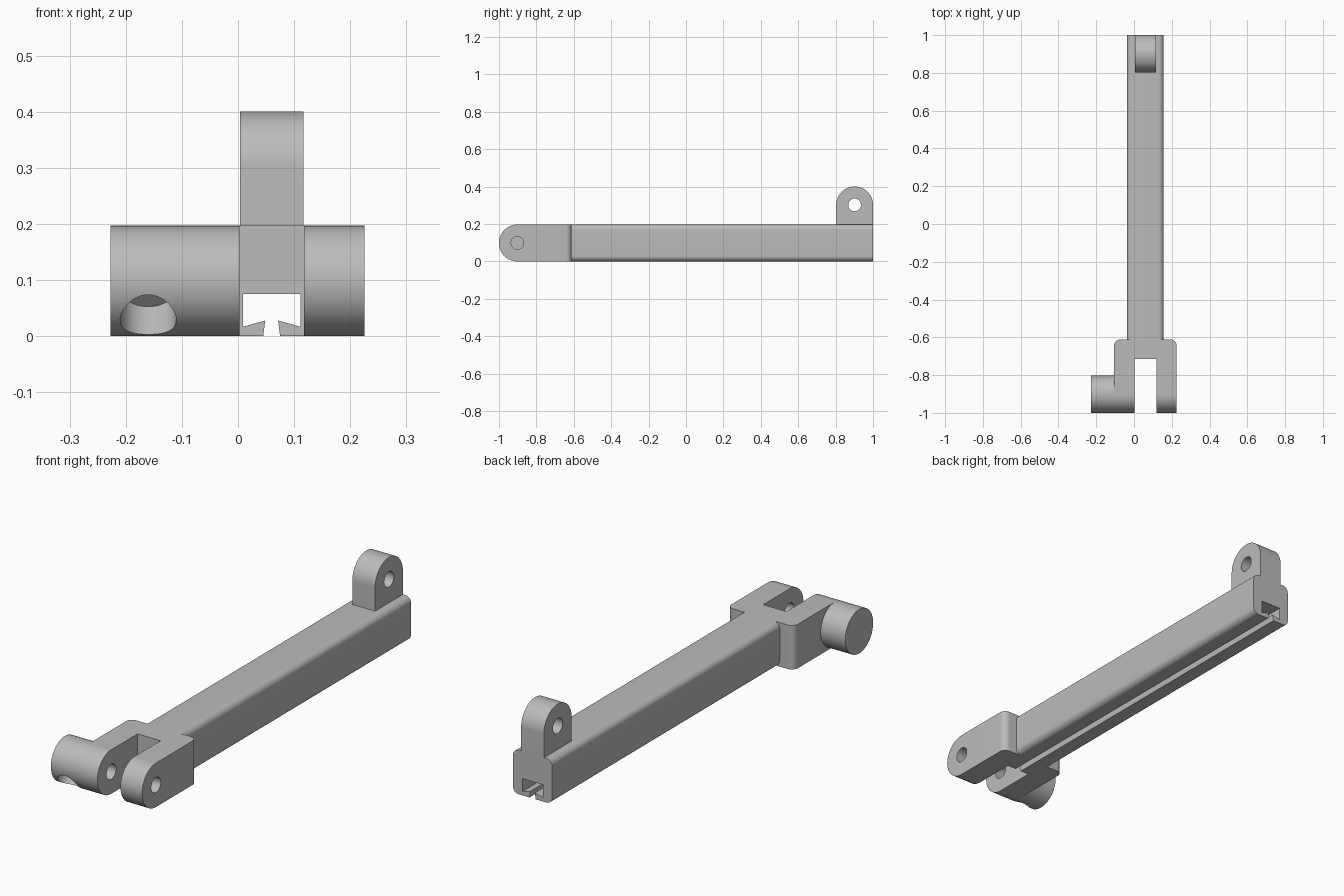
import bpy, bmesh
from math import sin, cos, pi, radians
from mathutils import Matrix, Vector

cube = bpy.data.objects.get("Cube")
if cube:
    bpy.data.objects.remove(cube, do_unlink=True)

grey = bpy.data.materials.new("plain grey")
grey.use_nodes = True
colour = (0.5, 0.5, 0.5, 1)
grey.diffuse_color = colour
for node in grey.node_tree.nodes:
    if node.type == 'BSDF_PRINCIPLED':
        node.inputs["Base Color"].default_value = colour

R = 0.0985            # half height, also radius of the round ends
PIN = 0.034           # pin hole radius
PIVOT = (-1 + R, R)   # fork pivot in y, z
LUG = (1 - R, 0.302)  # lug pivot in y, z


def arc(centre, radius, start, end, steps=32):
    return [(centre[0] + radius * cos(radians(start + (end - start) * i / steps)),
             centre[1] + radius * sin(radians(start + (end - start) * i / steps)))
            for i in range(steps + 1)]


def extrude(name, points, axis, a, b, rounded=None, width=0.03):
    """Extrude a 2D outline along x or y; bevel the edges that pass the rounded test."""
    def place(p, t):
        return (t, p[0], p[1]) if axis == 'X' else (p[0], t, p[1])
    bm = bmesh.new()
    near = [bm.verts.new(place(p, a)) for p in points]
    far = [bm.verts.new(place(p, b)) for p in points]
    bm.faces.new(near)
    bm.faces.new(far[::-1])
    for i in range(len(points)):
        j = (i + 1) % len(points)
        bm.faces.new((near[i], far[i], far[j], near[j]))
    bmesh.ops.recalc_face_normals(bm, faces=bm.faces)
    if rounded:
        edges = [e for e in bm.edges if rounded(e.verts[0].co, e.verts[1].co)]
        bmesh.ops.bevel(bm, geom=edges, offset=width, segments=8,
                        profile=0.5, affect='EDGES')
    mesh = bpy.data.meshes.new(name)
    bm.to_mesh(mesh)
    bm.free()
    obj = bpy.data.objects.new(name, mesh)
    bpy.context.collection.objects.link(obj)
    mesh.materials.append(grey)
    return obj


def rect(x0, x1, y0, y1):
    return [(x0, y0), (x1, y0), (x1, y1), (x0, y1)]


def cut(obj, cutter):
    cutter.hide_render = True
    mod = obj.modifiers.new("cut", 'BOOLEAN')
    mod.operation = 'DIFFERENCE'
    mod.solver = 'EXACT'
    mod.object = cutter
    bpy.ops.object.select_all(action='DESELECT')
    bpy.context.view_layer.objects.active = obj
    obj.select_set(True)
    bpy.ops.object.modifier_apply(modifier=mod.name)


# Long arm with rounded long edges
arm = extrude("arm", rect(-0.037, 0.157, 0, 2 * R), 'Y', -0.612, 1,
              lambda p, q: abs(p.y - q.y) > 0.5, 0.028)

# Fork: round front end, rounded vertical corners at the back
fork = extrude("fork", arc(PIVOT, R, 90, 270) + [(-0.612, 0), (-0.612, 2 * R)],
               'X', -0.105, 0.225,
               lambda p, q: abs(p.z - q.z) > 0.15 and p.y > -0.7 and q.y > -0.7)

# Upright lug at the rear end of the arm
lug = extrude("rear_lug", [(1, 2 * R)] + arc(LUG, R, 0, 180) + [(1 - 2 * R, 2 * R)],
              'X', 0.004, 0.117)

# Round boss on the outside of the fork
boss = extrude("side_boss", arc(PIVOT, R, 0, 360 - 360 / 64, 63), 'X', -0.227, -0.105)

# Dovetailed channel along the underside
half = [(0.015, -0.05), (0.015, 0), (0.0115, 0.028), (0.051, 0.017), (0.051, 0.075)]
outline = [(0.06 + x, z) for x, z in half] + [(0.06 - x, z) for x, z in half[::-1]]
channel = extrude("channel_cutter", outline, 'Y', -1.1, 1.1)

# Fork throat and pin holes
throat = extrude("throat_cutter", rect(0.003, 0.118, -1.1, -0.715), 'Y', 0, 1)
throat.data.transform(Matrix(((1, 0, 0, 0), (0, 0, 1, 0), (0, -1, 0, 0.5), (0, 0, 0, 1))))
fork_pin = extrude("fork_pin_cutter", arc(PIVOT, PIN, 0, 352.5, 47), 'X', -0.3, 0.3)
lug_pin = extrude("lug_pin_cutter", arc(LUG, PIN, 0, 352.5, 47), 'X', -0.3, 0.3)

# Blind socket drilled into the boss from the lower front
socket = extrude("socket_cutter", arc((0, 0), 0.05, 0, 352.5, 47), 'Y', -0.2, -0.015)
socket.data.transform(Matrix.Translation(Vector((-0.16, PIVOT[0], PIVOT[1])))
                      @ Matrix.Rotation(pi / 4, 4, 'X'))

cut(arm, channel)
cut(fork, throat)
cut(fork, channel)
cut(fork, fork_pin)
cut(lug, lug_pin)
cut(boss, socket)
for cutter in (channel, throat, fork_pin, lug_pin, socket):
    bpy.data.objects.remove(cutter, do_unlink=True)

# Smooth the curved faces and keep the edges sharp
bpy.ops.object.select_all(action='DESELECT')
for part in (arm, fork, lug, boss):
    part.select_set(True)
bpy.context.view_layer.objects.active = arm
bpy.ops.object.shade_smooth_by_angle(angle=radians(30))
